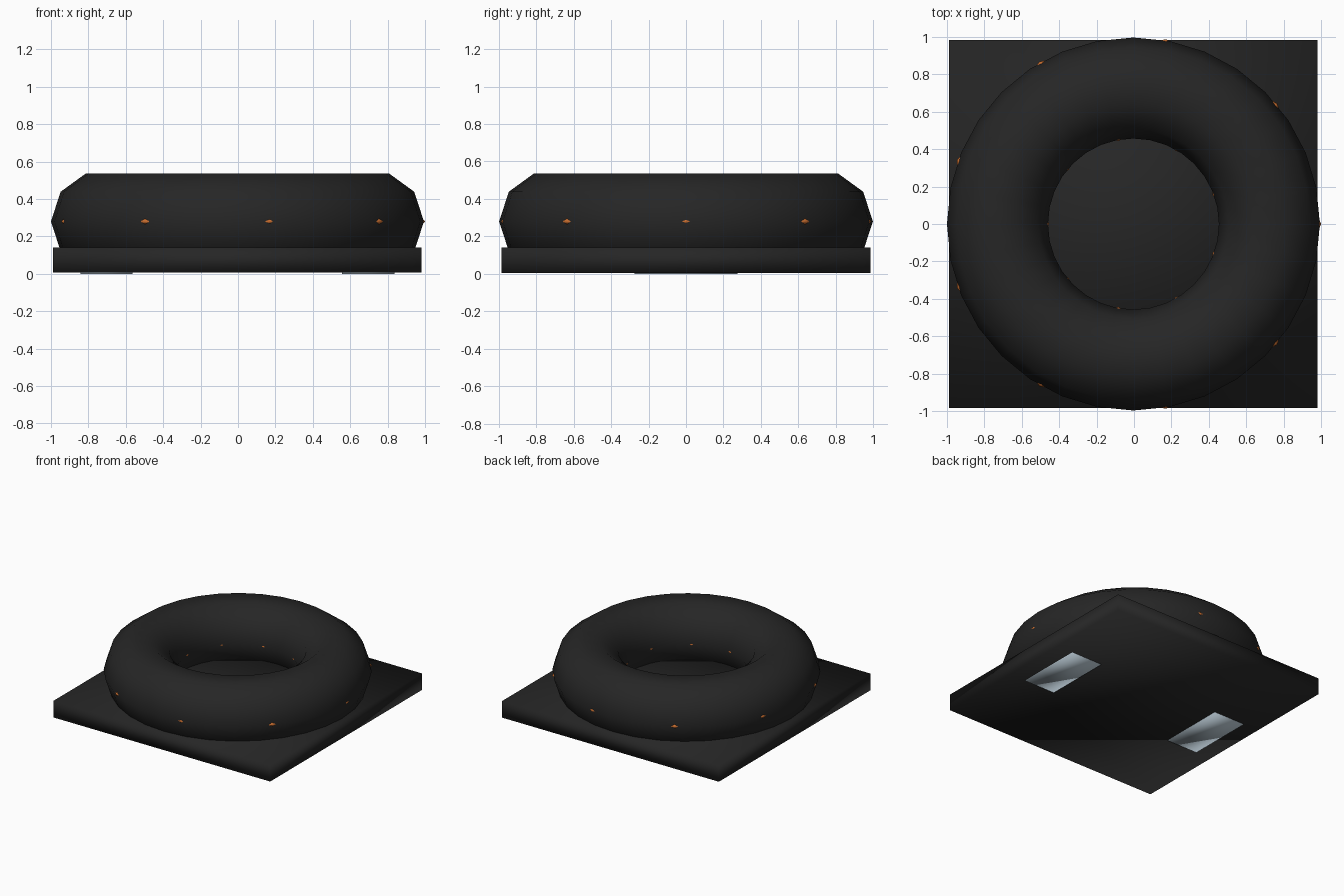
import bpy, math
from mathutils import Vector

cube = bpy.data.objects.get("Cube")
if cube:
    bpy.data.objects.remove(cube, do_unlink=True)

CX = -0.003           # the wire tip on the left side sets the overall width
RING_Z = 0.28
RING_R, TUBE_R = 0.727, 0.27


def material(name, rgb):
    m = bpy.data.materials.new(name)
    m.use_nodes = True
    m.diffuse_color = (*rgb, 1)
    m.node_tree.nodes["Principled BSDF"].inputs["Base Color"].default_value = (*rgb, 1)
    return m


black = material("matte_black", (0.019, 0.019, 0.019))
copper = material("copper_orange", (0.6, 0.16, 0.03))
silver = material("silver_grey", (0.48, 0.58, 0.65))


def finish(name, mat):
    ob = bpy.context.object
    ob.name = name
    ob.data.materials.append(mat)
    bpy.ops.object.shade_smooth()
    return ob


def box(name, centre, size, mat):
    bpy.ops.mesh.primitive_cube_add(size=1, location=centre)
    ob = bpy.context.object
    ob.scale = size
    bpy.ops.object.transform_apply(location=False, rotation=False, scale=True)
    return finish(name, mat)


# Square base
box("base", (CX, 0, 0.0735), (1.97, 1.97, 0.135), black)

# Two contact plates under the base
for side, x in (("left", 0.7), ("right", -0.7)):
    box(side + "_contact_plate", (CX + x, 0, 0.007), (0.28, 0.55, 0.014), silver)

# Ring core
bpy.ops.mesh.primitive_torus_add(major_segments=32, minor_segments=10,
                                 major_radius=RING_R, minor_radius=TUBE_R,
                                 location=(CX, 0, RING_Z))
finish("ring_core", black)

# Wire winding in and out of the core, its bends just breaking the surface
TURNS = 9
curve = bpy.data.curves.new("winding", "CURVE")
curve.dimensions = "3D"
curve.twist_mode = "Z_UP"
curve.resolution_u = 12
curve.bevel_depth = 0.015
curve.bevel_resolution = 0
spline = curve.splines.new("BEZIER")
spline.bezier_points.add(2 * TURNS - 1)
spline.use_cyclic_u = True
for i, p in enumerate(spline.bezier_points):
    a = math.pi * i / TURNS
    r = RING_R + 0.261 * (-1) ** i
    tangent = Vector((-math.sin(a), math.cos(a), 0))
    p.handle_left_type = p.handle_right_type = "FREE"
    p.co = Vector((math.cos(a), math.sin(a), 0)) * r
    p.handle_left = p.co - tangent * 0.12
    p.handle_right = p.co + tangent * 0.12
curve.materials.append(copper)
winding = bpy.data.objects.new("winding", curve)
winding.location = (CX, 0, RING_Z)
bpy.context.collection.objects.link(winding)
